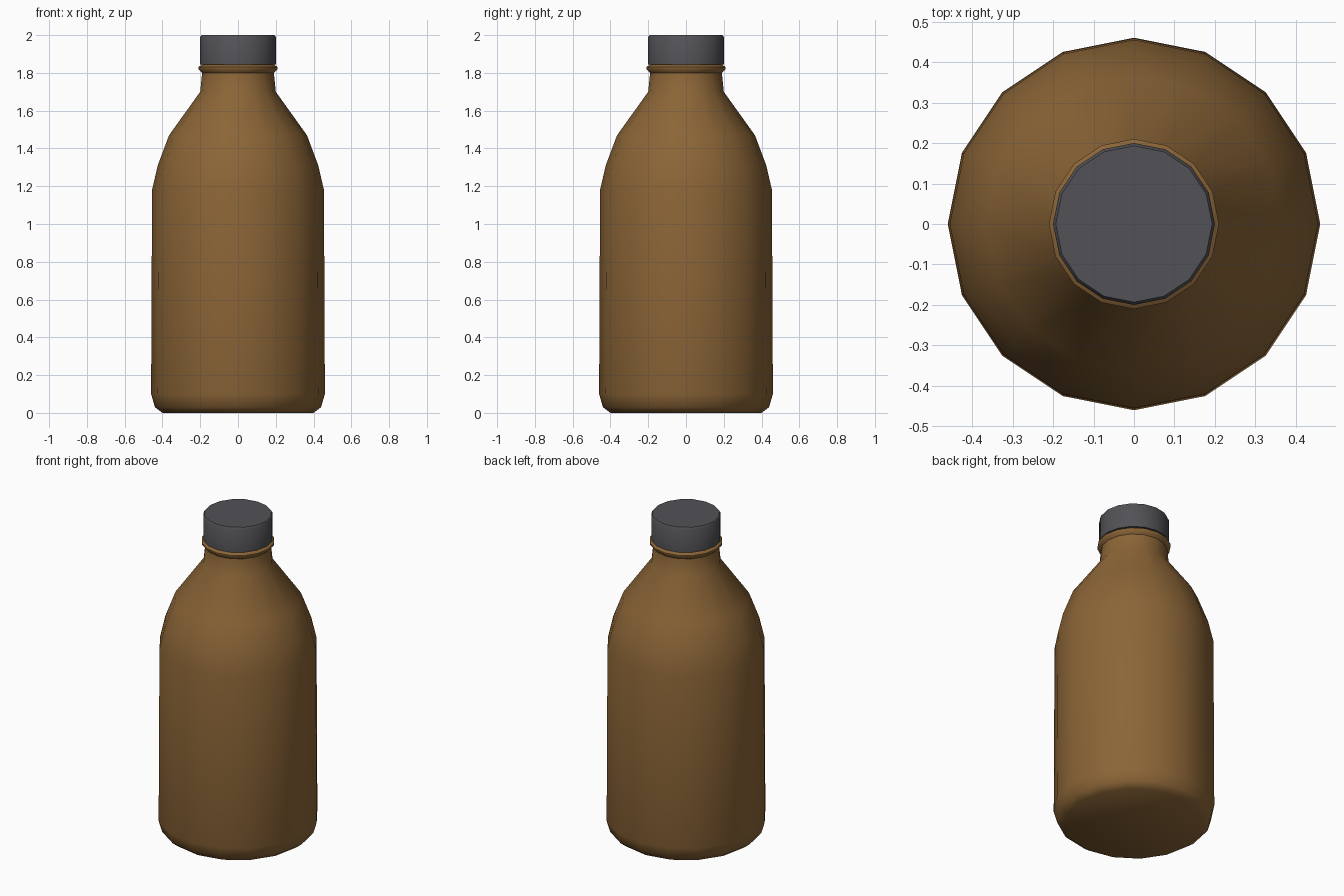
import bpy, bmesh, math

if "Cube" in bpy.data.objects:
    bpy.data.objects.remove(bpy.data.objects["Cube"])

SIDES = 16


def lathe(name, profile, color):
    """Spin (radius, height) points around z and close both ends."""
    bm = bmesh.new()
    rings = []
    for r, z in profile:
        rings.append([bm.verts.new((r * math.cos(2 * math.pi * i / SIDES),
                                    r * math.sin(2 * math.pi * i / SIDES), z))
                      for i in range(SIDES)])
    for a, b in zip(rings, rings[1:]):
        for i in range(SIDES):
            j = (i + 1) % SIDES
            bm.faces.new((a[i], a[j], b[j], b[i]))
    bm.faces.new(rings[0][::-1])
    bm.faces.new(rings[-1])
    mesh = bpy.data.meshes.new(name)
    bm.to_mesh(mesh)
    bm.free()
    ob = bpy.data.objects.new(name, mesh)
    bpy.context.collection.objects.link(ob)
    mat = bpy.data.materials.new(name + "_material")
    mat.diffuse_color = (*color, 1)
    mat.use_nodes = True
    mat.node_tree.nodes["Principled BSDF"].inputs["Base Color"].default_value = mat.diffuse_color
    mesh.materials.append(mat)
    bpy.ops.object.select_all(action='DESELECT')
    ob.select_set(True)
    bpy.context.view_layer.objects.active = ob
    bpy.ops.object.shade_smooth_by_angle(angle=math.radians(50))
    return ob


# Bottle: rounded foot, slightly tapered body, shoulder, neck and collar
lathe("bottle", [
    (0.40, 0.0), (0.44, 0.03), (0.46, 0.10), (0.455, 1.18),
    (0.425, 1.31), (0.365, 1.47), (0.20, 1.70), (0.19, 1.80),
    (0.21, 1.82), (0.21, 1.83), (0.19, 1.845),
], (0.26, 0.13, 0.038))

# Screw cap with a small top edge bevel
lathe("cap", [
    (0.20, 1.845), (0.20, 1.99), (0.193, 2.0),
], (0.085, 0.085, 0.095))
